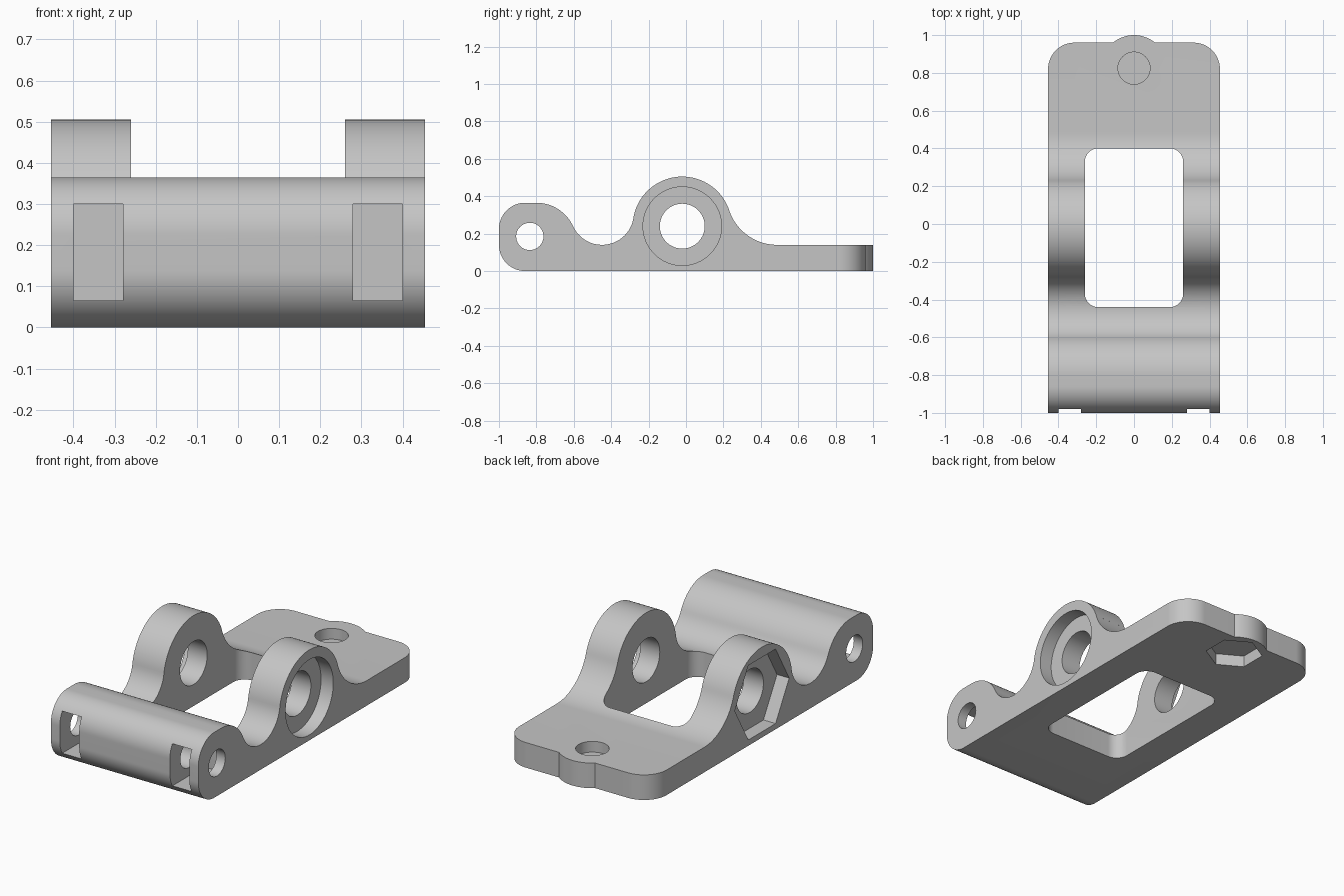
import bpy, bmesh
from math import sin, cos, pi, atan2, radians
from mathutils import Vector

cube = bpy.data.objects.get("Cube")
if cube:
    bpy.data.objects.remove(cube, do_unlink=True)

grey = bpy.data.materials.new("light grey")
grey.use_nodes = True
colour = (0.56, 0.56, 0.56, 1)
grey.diffuse_color = colour
grey.node_tree.nodes["Principled BSDF"].inputs["Base Color"].default_value = colour


def arc(centre, r, a0, a1, n=24):
    """Points on an arc, angles in radians."""
    return [(centre[0] + r * cos(a0 + (a1 - a0) * i / n),
             centre[1] + r * sin(a0 + (a1 - a0) * i / n)) for i in range(n + 1)]


def ring(centre, r, n=64, start=0.0):
    return arc(centre, r, start, start + 2 * pi, n)[:-1]


def heading(a, b):
    return atan2(b[1] - a[1], b[0] - a[0])


def rounded_rect(x0, x1, y0, y1, r):
    corners = [(x1 - r, y1 - r), (x0 + r, y1 - r), (x0 + r, y0 + r), (x1 - r, y0 + r)]
    return [p for i, c in enumerate(corners) for p in arc(c, r, i * pi / 2, (i + 1) * pi / 2, 12)]


def prism(name, points, axis, lo, hi):
    """Extrude a flat outline along x (outline in y,z) or z (outline in x,y)."""
    place = (lambda p: (lo, *p)) if axis == "X" else (lambda p: (*p, lo))
    step = Vector((hi - lo, 0, 0)) if axis == "X" else Vector((0, 0, hi - lo))
    bm = bmesh.new()
    face = bm.faces.new([bm.verts.new(place(p)) for p in points])
    out = bmesh.ops.extrude_face_region(bm, geom=[face])
    bmesh.ops.translate(bm, vec=step, verts=[v for v in out["geom"] if isinstance(v, bmesh.types.BMVert)])
    bmesh.ops.remove_doubles(bm, verts=bm.verts, dist=0.0002)
    bmesh.ops.recalc_face_normals(bm, faces=bm.faces)
    mesh = bpy.data.meshes.new(name)
    bm.to_mesh(mesh)
    bm.free()
    obj = bpy.data.objects.new(name, mesh)
    bpy.context.collection.objects.link(obj)
    return obj


def combine(target, tool, operation="DIFFERENCE"):
    """Apply a boolean and discard the tool."""
    mod = target.modifiers.new("cut", "BOOLEAN")
    mod.object, mod.operation, mod.solver = tool, operation, "EXACT"
    bpy.context.view_layer.objects.active = target
    bpy.ops.object.modifier_apply(modifier=mod.name)
    bpy.data.objects.remove(tool, do_unlink=True)


half = 0.455     # half width
plate = 0.14     # plate thickness
ear = (-0.02, 0.24)
pin = (-0.835, 0.185)
screw = (0, 0.825)

# Side profile: plate, rear fillet, ear, valley, front lobe
fillet, valley, lobe = (0.487, 0.41), (-0.449, 0.31), (-0.80, 0.149)
profile = [(-0.86, 0), (1.1, 0), (1.1, plate)]
profile += arc(fillet, 0.27, -pi / 2, heading(fillet, ear))
profile += arc(ear, 0.265, heading(ear, fillet), heading(ear, valley), 48)
profile += arc(valley, 0.17, heading(valley, ear), heading(valley, lobe), 32)
profile += arc(lobe, 0.216, heading(lobe, valley), pi / 2)
profile += arc((-0.86, 0.225), 0.14, pi / 2, pi)
profile += arc((-0.86, 0.14), 0.14, pi, 1.5 * pi)
bracket = prism("hinge_bracket", profile, "X", -half, half)

# Plan outline: rounded rear corners and a nose round the screw hole
bump = radians(50.5)
outline = [(-half - 0.1, -1.1), (half + 0.1, -1.1), (half + 0.1, -0.9), (half, -0.9)]
outline = [(-half, -1.1), (half, -1.1)]
outline += arc((half - 0.14, 0.82), 0.14, 0, pi / 2)
outline += arc(screw, 0.175, bump, pi - bump)
outline += arc((-half + 0.14, 0.82), 0.14, pi / 2, pi)
combine(bracket, prism("plan", outline, "Z", -0.1, 0.7), "INTERSECT")

# Central window
combine(bracket, prism("window", rounded_rect(-0.26, 0.26, -0.44, 0.40, 0.07), "Z", -0.1, 0.7))

# Ear bore with a round recess on one side and a hexagonal one on the other
combine(bracket, prism("bore", ring(ear, 0.12), "X", -0.6, 0.6))
combine(bracket, prism("round_recess", ring(ear, 0.21), "X", half - 0.075, 0.6))
combine(bracket, prism("hex_recess", ring(ear, 0.24, 6), "X", -0.6, -half + 0.075))

# Pin hole and the two front slots
combine(bracket, prism("pin_hole", ring(pin, 0.073, 48), "X", -0.6, 0.6))
slot = [(-1.1, 0.065), (-0.70, 0.065), (-0.70, 0.30), (-1.1, 0.30)]
for x in (-0.40, 0.28):
    combine(bracket, prism("slot", slot, "X", x, x + 0.12))

# Blind screw hole above, hexagonal pocket below, thin web between
combine(bracket, prism("screw_hole", ring(screw, 0.085, 48), "Z", 0.08, 0.3))
combine(bracket, prism("hex_pocket", ring(screw, 0.15, 6, pi / 2), "Z", -0.1, 0.065))

# Finish
bracket.data.materials.clear()
bracket.data.materials.append(grey)
for poly in bracket.data.polygons:
    poly.material_index = 0
bpy.ops.object.select_all(action="DESELECT")
bracket.select_set(True)
bpy.context.view_layer.objects.active = bracket
bpy.ops.object.shade_smooth_by_angle(angle=radians(25))
